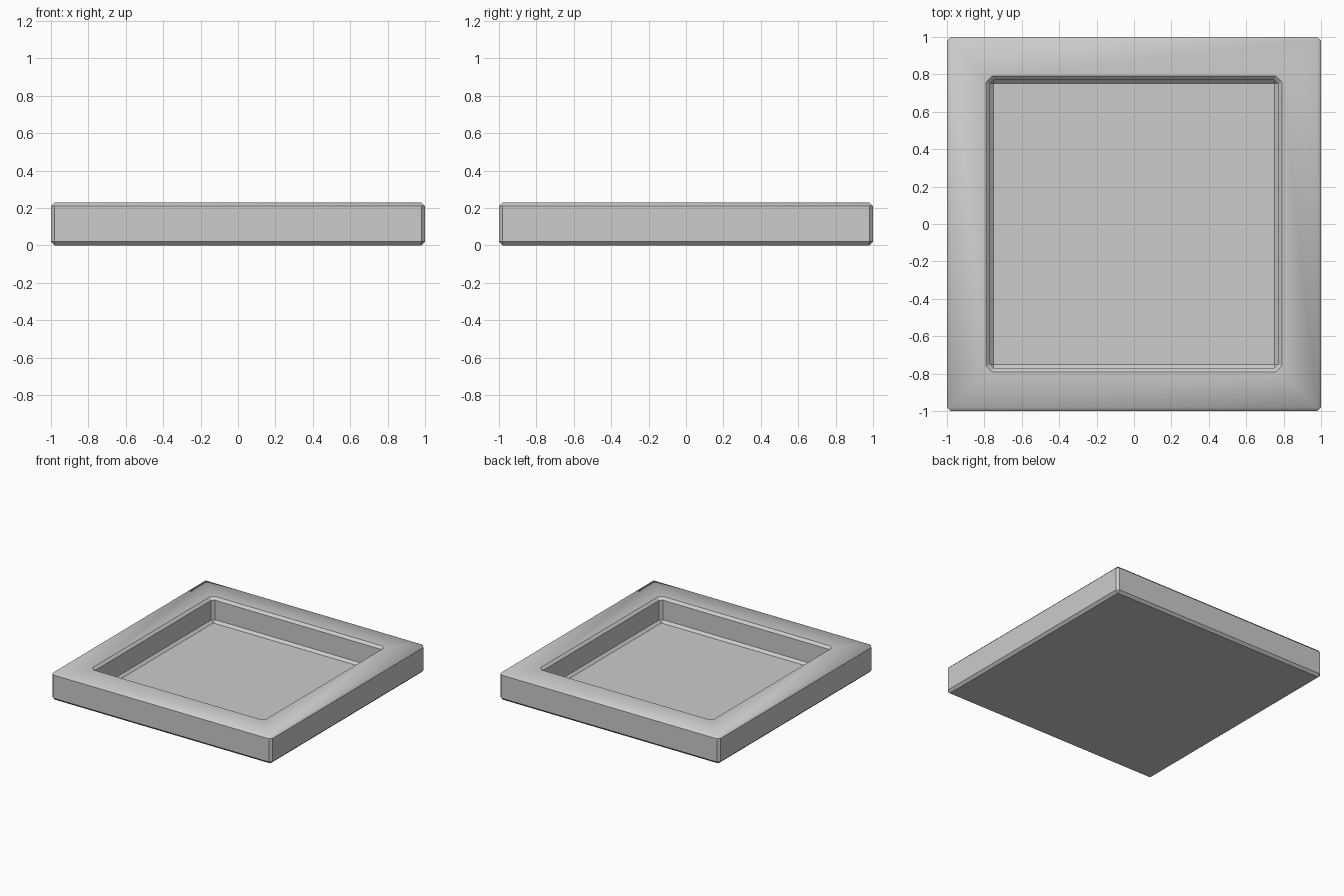
import bpy
import bmesh

if "Cube" in bpy.data.objects:
    bpy.data.objects.remove(bpy.data.objects["Cube"])

# Cross-section of the tray: (half width, corner cut, height)
RINGS = [
    (0.98, 0.00, 0.00),  # underside
    (1.00, 0.02, 0.02),  # outer wall
    (1.00, 0.02, 0.21),
    (0.98, 0.00, 0.23),  # rim, outer edge
    (0.79, 0.03, 0.23),  # rim, inner edge
    (0.77, 0.02, 0.21),  # inner wall
    (0.77, 0.02, 0.05),
    (0.75, 0.00, 0.03),  # floor
]


def ring_points(h, c, z):
    """Square outline with cut corners, counter-clockwise."""
    a = h - c
    return [(h, -a, z), (h, a, z), (a, h, z), (-a, h, z),
            (-h, a, z), (-h, -a, z), (-a, -h, z), (a, -h, z)]


bm = bmesh.new()
loops = [[bm.verts.new(p) for p in ring_points(*r)] for r in RINGS]
for low, high in zip(loops, loops[1:]):
    for i in range(8):
        j = (i + 1) % 8
        bm.faces.new((low[i], low[j], high[j], high[i]))
bm.faces.new(loops[0][::-1])
bm.faces.new(loops[-1])

# Merge the corners of rings that have no corner cut
bmesh.ops.remove_doubles(bm, verts=bm.verts[:], dist=1e-4)
bmesh.ops.recalc_face_normals(bm, faces=bm.faces[:])


# Only the outer rim edge blends softly, all other edges are crisp
def soft(v):
    return v.co.z > 0.225 and max(abs(v.co.x), abs(v.co.y)) > 0.95


for f in bm.faces:
    f.smooth = True
for e in bm.edges:
    e.smooth = any(soft(v) for v in e.verts)

mesh = bpy.data.meshes.new("square_tray")
bm.to_mesh(mesh)
bm.free()

grey = bpy.data.materials.new("light grey")
grey.diffuse_color = (0.6, 0.6, 0.6, 1.0)
grey.use_nodes = True
grey.node_tree.nodes["Principled BSDF"].inputs["Base Color"].default_value = grey.diffuse_color
mesh.materials.append(grey)

tray = bpy.data.objects.new("square_tray", mesh)
bpy.context.collection.objects.link(tray)
